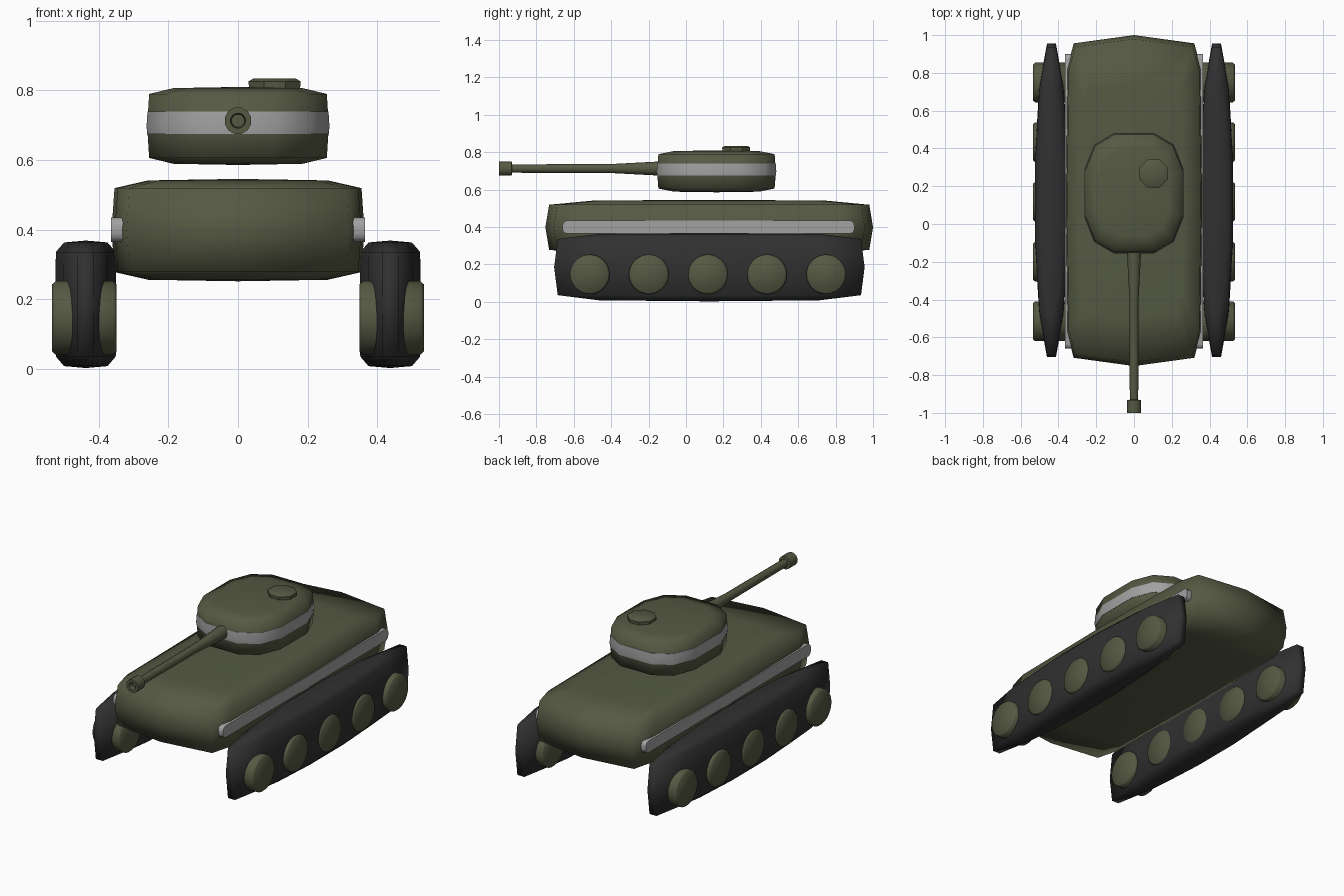
import bpy, bmesh, math
from mathutils import Matrix

if "Cube" in bpy.data.objects:
    bpy.data.objects.remove(bpy.data.objects["Cube"], do_unlink=True)


def material(name, rgb):
    m = bpy.data.materials.new(name)
    m.use_nodes = True
    colour = (*rgb, 1)
    m.diffuse_color = colour
    m.node_tree.nodes["Principled BSDF"].inputs["Base Color"].default_value = colour
    return m


GREEN = material("olive green", (0.09, 0.1, 0.055))
DARK = material("track black", (0.03, 0.03, 0.031))
GREY = material("stripe grey", (0.36, 0.36, 0.36))

# Shared rounded-box profile: (radius, height), bottom to top
SIDE = [(0.71, 0.97), (0.977, 0.82)]
PROFILE = [(r, -z) for r, z in SIDE] + [(1, 0)] + [(r, z) for r, z in reversed(SIDE)]


def finish(name, bm, mat, angle=180):
    bmesh.ops.recalc_face_normals(bm, faces=bm.faces)
    me = bpy.data.meshes.new(name)
    bm.to_mesh(me)
    bm.free()
    ob = bpy.data.objects.new(name, me)
    bpy.context.collection.objects.link(ob)
    me.materials.append(mat)
    bpy.ops.object.select_all(action="DESELECT")
    ob.select_set(True)
    bpy.context.view_layer.objects.active = ob
    bpy.ops.object.shade_smooth_by_angle(angle=math.radians(angle))
    return ob


def super_plan(power):
    """Twelve-sided rounded outline with flat ends, reaching 1 on both axes."""
    top = math.cos(math.radians(15)) ** power
    plan = []
    for i in range(12):
        a = math.radians(15 + 30 * i)
        c, s = math.cos(a), math.sin(a)
        plan.append((math.copysign(abs(c) ** power, c) / top,
                     math.copysign(abs(s) ** power, s) / top))
    return plan


def loft(name, plan, profile, centre, half, mat, poles=True, angle=180):
    """Stack scaled copies of the plan and close them with domed poles."""
    bm = bmesh.new()

    def vert(x, y, z):
        return bm.verts.new([c + h * v for c, h, v in zip(centre, half, (x, y, z))])

    rings = [[vert(x * r, y * r, z) for x, y in plan] for r, z in profile]
    n = len(plan)
    for lo, hi in zip(rings, rings[1:]):
        for i in range(n):
            j = (i + 1) % n
            bm.faces.new((lo[i], lo[j], hi[j], hi[i]))
    if poles:
        for ring, z in ((rings[0], -1), (rings[-1], 1)):
            p = vert(0, 0, z)
            for i in range(n):
                bm.faces.new((ring[i], ring[(i + 1) % n], p))
    return finish(name, bm, mat, angle)


def turned(name, points, sides, matrix, mat, angle=35):
    """Solid of revolution about local z from (radius, z) points, ends capped."""
    bm = bmesh.new()
    rings = []
    for r, z in points:
        rings.append([bm.verts.new((r * math.cos(a), r * math.sin(a), z))
                      for a in (math.tau * (i + 0.5) / sides for i in range(sides))])
    for lo, hi in zip(rings, rings[1:]):
        for i in range(sides):
            j = (i + 1) % sides
            bm.faces.new((lo[i], lo[j], hi[j], hi[i]))
    bm.faces.new(rings[0])
    bm.faces.new(rings[-1])
    bm.transform(matrix)
    return finish(name, bm, mat, angle)


# Hull: long box with slightly pointed ends
quarter = [(1, 0), (0.975, 0.8), (0.88, 0.95)]
hull_plan = (quarter + [(0, 1)] + [(-x, y) for x, y in reversed(quarter)]
             + [(-x, -y) for x, y in quarter[1:]] + [(0, -1)]
             + [(x, -y) for x, y in reversed(quarter[1:])])
loft("hull", hull_plan, PROFILE, (0, 0.124, 0.399), (0.363, 0.876, 0.147), GREEN)

# Turret and its painted band
turret_plan = super_plan(0.7)
turret_centre, turret_half = (0, 0.163, 0.698), (0.261, 0.318, 0.112)
loft("turret", turret_plan, PROFILE, turret_centre, turret_half, GREEN)
band = [(0.98, -0.21), (1.0, -0.21), (1.006, 0), (0.996, 0.37), (0.98, 0.37)]
loft("turret_band", turret_plan, band, turret_centre, turret_half, GREY,
     poles=False, angle=40)

# Hatch on the turret roof
turned("hatch", [(0.078, 0.79), (0.081, 0.826), (0.066, 0.834)], 8,
       Matrix.Translation((0.105, 0.268, 0)), GREEN)

# Gun, pointing to the front
forward = Matrix.Translation((0, 0, 0.713)) @ Matrix.Rotation(math.pi / 2, 4, "X")
turned("gun_barrel", [(0.042, 0.05), (0.038, 0.16), (0.025, 0.4), (0.023, 0.96)],
       12, forward, GREEN)
turned("gun_muzzle", [(0.022, 0.93), (0.039, 0.932), (0.039, 1.0),
                      (0.022, 1.0), (0.019, 0.97)], 12, forward, GREEN)

track_plan = super_plan(1)
for side, sx in (("left", 1), ("right", -1)):
    # Track
    loft(side + "_track", track_plan, PROFILE, (sx * 0.437, 0.125, 0.186),
         (0.088, 0.83, 0.183), DARK)

    # Road wheels, passing through the track
    for i in range(5):
        place = (Matrix.Translation((sx * 0.441, -0.515 + 0.316 * i, 0.147))
                 @ Matrix.Rotation(math.pi / 2, 4, "Y"))
        turned(f"{side}_wheel_{i + 1}",
               [(0.097, -0.0925), (0.106, -0.083), (0.106, 0.083), (0.097, 0.0925)],
               28, place, GREEN, angle=50)

    # Hull side stripe with rounded ends
    bm = bmesh.new()
    bmesh.ops.create_cube(bm, size=1, matrix=Matrix.Translation((sx * 0.342, 0.12, 0.4))
                          @ Matrix.Diagonal((0.044, 1.56, 0.07, 1)))
    ends = [e for e in bm.edges
            if abs(e.verts[0].co.x - e.verts[1].co.x) > 0.02]
    bmesh.ops.bevel(bm, geom=ends, offset=0.025, segments=3, affect="EDGES", profile=0.5)
    finish(side + "_hull_stripe", bm, GREY, angle=40)
